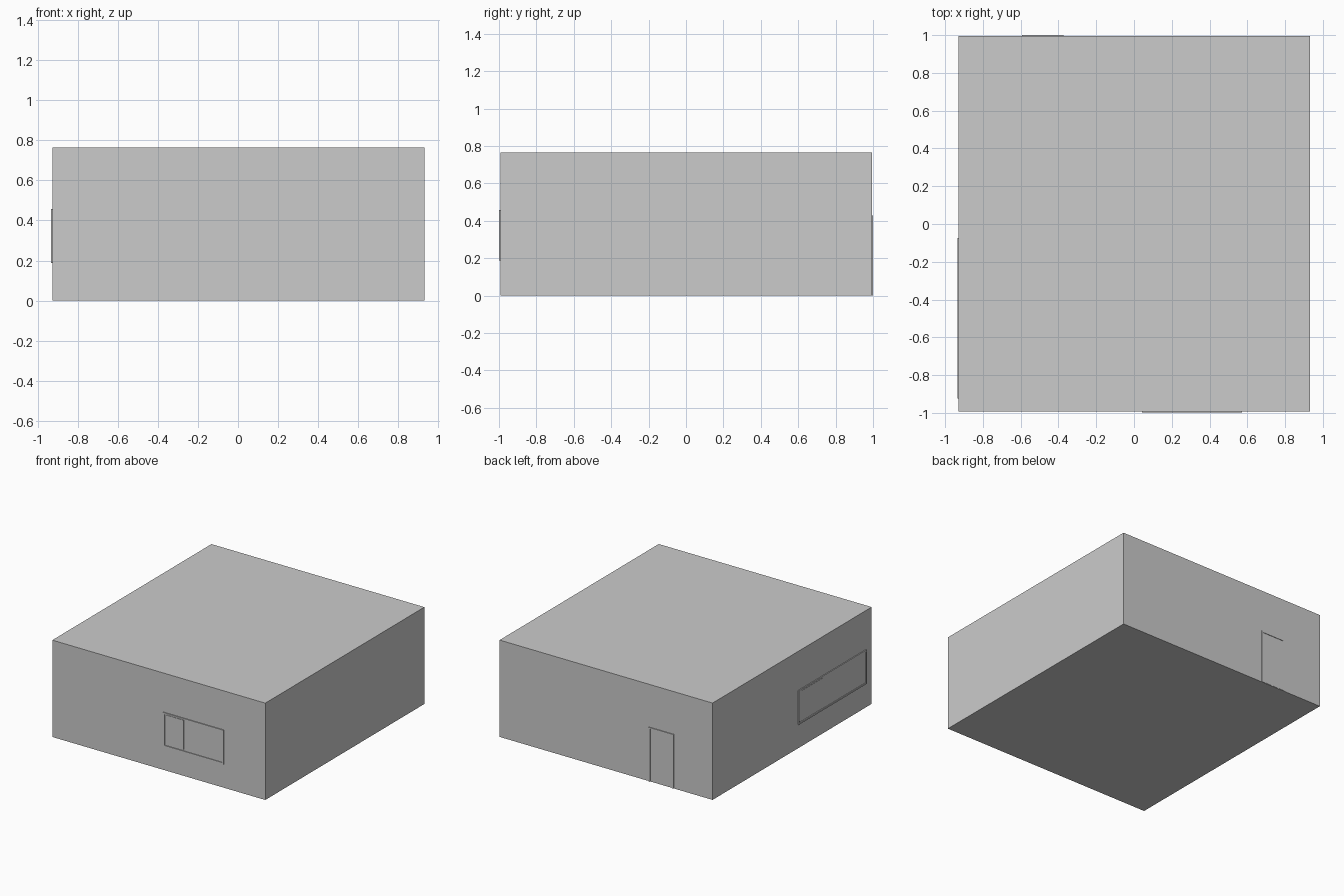
import bpy, bmesh
from mathutils import Matrix

if "Cube" in bpy.data.objects:
    bpy.data.objects.remove(bpy.data.objects["Cube"])

X0, X1, Y0, Y1, H = -0.928, 0.933, -0.992, 0.994, 0.765


def boxes(name, items):
    """One mesh object made of axis-aligned boxes given as (low, high) corners."""
    bm = bmesh.new()
    for lo, hi in items:
        size = [b - a for a, b in zip(lo, hi)]
        mid = [(a + b) / 2 for a, b in zip(lo, hi)]
        m = Matrix.Translation(mid) @ Matrix.Diagonal((*size, 1))
        bmesh.ops.create_cube(bm, size=1, matrix=m)
    mesh = bpy.data.meshes.new(name)
    bm.to_mesh(mesh)
    bm.free()
    ob = bpy.data.objects.new(name, mesh)
    bpy.context.collection.objects.link(ob)
    return ob


def panel(axis, u0, u1, z0, z1, d0, d1):
    """Box on a wall: u runs along the wall, d is the depth across it."""
    d0, d1 = sorted((d0, d1))
    if axis == 'y':
        return (u0, d0, z0), (u1, d1, z1)
    return (d0, u0, z0), (d1, u1, z1)


def rim(axis, u0, u1, z0, z1, w, d0, d1, sill=True):
    """Rectangular border of width w, optionally without a sill."""
    zb = z0 + w if sill else z0
    parts = [panel(axis, u0, u0 + w, z0, z1, d0, d1),
             panel(axis, u1 - w, u1, z0, z1, d0, d1),
             panel(axis, u0 + w, u1 - w, z1 - w, z1, d0, d1)]
    if sill:
        parts.append(panel(axis, u0 + w, u1 - w, z0, zb, d0, d1))
    return parts


def window(name, axis, wall, out, u0, split, u1, small_first):
    z0, z1, w = 0.187, 0.457, 0.012
    boxes(name + "_frame", rim(axis, u0, u1, z0, z1, w, wall - out * 0.01, wall + out * 0.007))
    # narrow and wide panes sit at slightly different depths
    spans = [(u0 + w, split), (split, u1 - w)]
    for i, (a, b) in enumerate(spans):
        small = (i == 0) == small_first
        inset = 0.01 if small else 0.0
        lo = a + (inset if i == 0 else 0)
        hi = b - (inset if i == 1 else 0)
        boxes(name + ("_narrow_pane" if small else "_wide_pane"),
              [panel(axis, lo, hi, z0 + w + inset, z1 - w * 0.9 - inset / 2,
                     wall - out * 0.01, wall + out * (0.004 if small else 0.002))])


# Main block
boxes("room_block", [((X0, Y0, 0), (X1, Y1, H))])

# Windows on the front and left walls
window("front_window", 'y', Y0, -1, 0.043, 0.222, 0.573, True)
window("left_window", 'x', X0, -1, -0.925, -0.37, -0.073, False)

# Door on the back wall
boxes("door_frame", rim('y', -0.592, -0.373, 0, 0.428, 0.012, Y1 - 0.01, Y1 + 0.006, sill=False))
boxes("door_leaf", [panel('y', -0.58, -0.385, 0.003, 0.416, Y1 - 0.01, Y1 + 0.002)])
